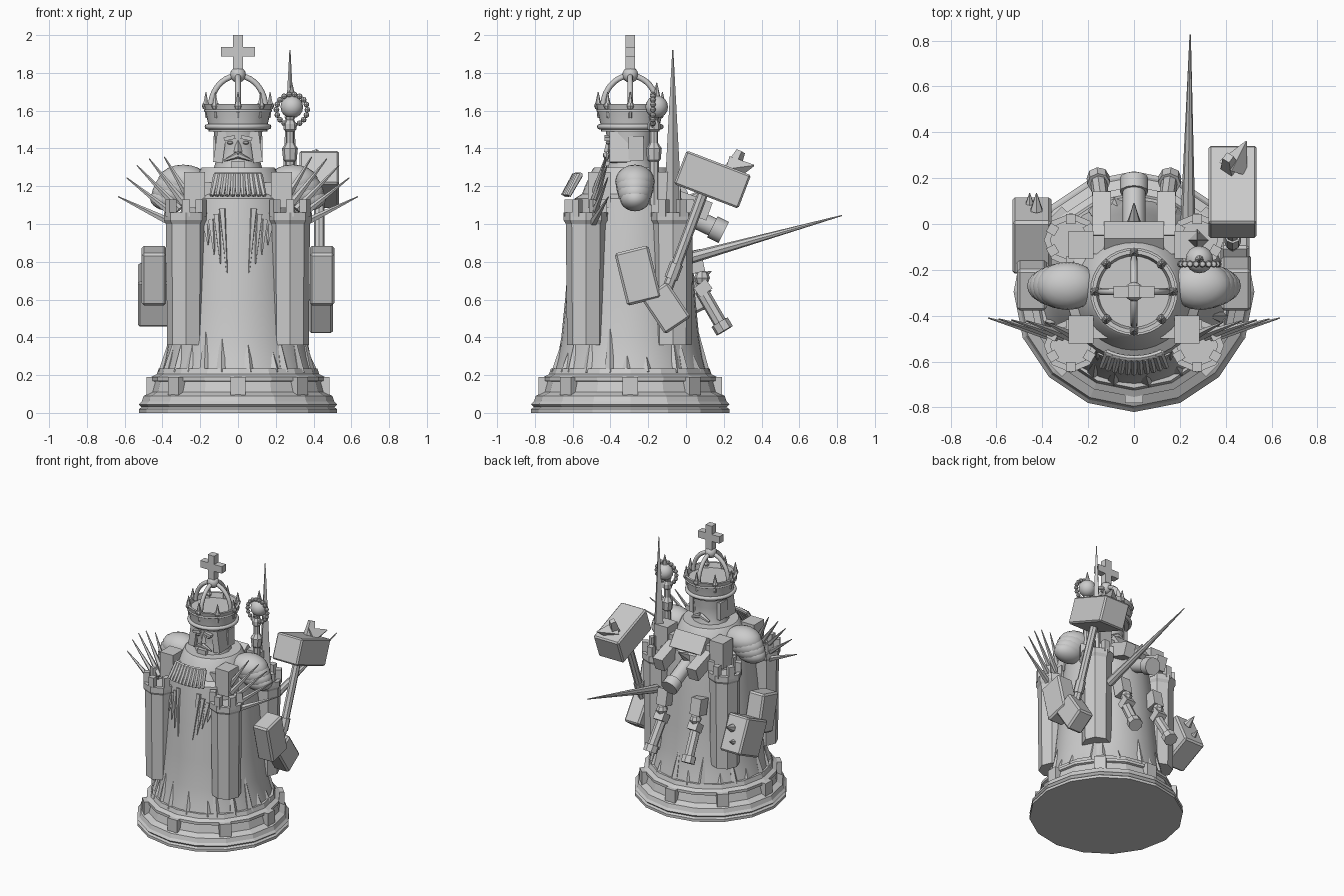
import bpy, bmesh, math, random
from math import sin, cos, pi, radians
from mathutils import Vector, Matrix

if "Cube" in bpy.data.objects:
    bpy.data.objects.remove(bpy.data.objects["Cube"])

random.seed(4)
CY = -0.295                     # y of the statue's axis


def finish(bm, name, smooth=False):
    bmesh.ops.recalc_face_normals(bm, faces=bm.faces[:])
    me = bpy.data.meshes.new(name)
    bm.to_mesh(me)
    bm.free()
    ob = bpy.data.objects.new(name, me)
    bpy.context.collection.objects.link(ob)
    if smooth:
        bpy.ops.object.select_all(action='DESELECT')
        ob.select_set(True)
        bpy.context.view_layer.objects.active = ob
        bpy.ops.object.shade_smooth_by_angle(angle=radians(35))
    return ob


def box(name, c, size, rot=0, axis='X', bevel=0.0):
    bm = bmesh.new()
    m = Matrix.Translation(c) @ Matrix.Rotation(radians(rot), 4, axis) @ Matrix.Diagonal((*size, 1))
    bmesh.ops.create_cube(bm, size=1, matrix=m)
    if bevel:
        bmesh.ops.bevel(bm, geom=bm.edges[:], offset=bevel, segments=1, affect='EDGES')
    return finish(bm, name)


def rod(name, a, b, r1, r2, n=8, smooth=False):
    a, b = Vector(a), Vector(b)
    d = b - a
    m = Matrix.Translation((a + b) / 2) @ d.to_track_quat('Z', 'Y').to_matrix().to_4x4()
    bm = bmesh.new()
    bmesh.ops.create_cone(bm, cap_ends=True, segments=n, radius1=r1, radius2=r2, depth=d.length, matrix=m)
    return finish(bm, name, smooth)


def ball(name, c, r, n=12, smooth=True):
    r = r if isinstance(r, tuple) else (r, r, r)
    bm = bmesh.new()
    bmesh.ops.create_uvsphere(bm, u_segments=n, v_segments=max(4, n // 2), radius=1,
                              matrix=Matrix.Translation(c) @ Matrix.Diagonal((*r, 1)))
    return finish(bm, name, smooth)


def lathe(name, prof, n, c=(0, CY), smooth=False):
    bm = bmesh.new()
    rings = [[bm.verts.new((c[0] + r * cos(2 * pi * i / n), c[1] + r * sin(2 * pi * i / n), z))
              for i in range(n)] for r, z in prof]
    for lo, hi in zip(rings, rings[1:]):
        for i in range(n):
            j = (i + 1) % n
            bm.faces.new((lo[i], lo[j], hi[j], hi[i]))
    bm.faces.new(rings[0])
    bm.faces.new(rings[-1])
    return finish(bm, name, smooth)


def around(a, r, z):            # point at angle a (degrees) round the axis
    return Vector((r * cos(radians(a)), CY + r * sin(radians(a)), z))


# stepped plinth with blocks
lathe('plinth', [(.525, 0), (.525, .02), (.51, .03), (.525, .045), (.51, .06), (.50, .09), (.46, .11),
                 (.445, .165), (.46, .17), (.46, .19), (.43, .205), (.42, .235), (.38, .235)], 16)
for i in range(8):
    box('plinth_block', around(45 * i, .445, .143), (.08, .08, .095), 45 * i, 'Z')

# robed body and collar
lathe('robe', [(.41, .2), (.385, .29), (.365, .4), (.345, .6), (.325, .85), (.305, 1.05), (.295, 1.135),
               (.255, 1.16), (.24, 1.2), (.2, 1.29), (.19, 1.3), (.1, 1.3)], 32, smooth=True)
for i in range(22):             # hem folds
    a = 360 * i / 22 + random.uniform(-5, 5)
    h = random.uniform(.36, .5)
    rod('hem_fold', around(a, .392, .21), around(a + random.uniform(-3, 3), .345, h), .032, .004, 5)
for s in (-1, 1):               # chest folds
    for k in range(4):
        a = -90 + s * (14 + 6 * k)
        rod('chest_fold', around(a + s * 2, .296, 1.08 - .03 * k), around(a - s * 4, .338, .74 + .05 * k), .022, .003, 5)

# ribbed bib
for k in range(11):
    a = -90 + (k - 5) * 4.6
    rod('bib_rib', around(a, .29, 1.26), around(a, .355, 1.15), .018, .013, 6)
for k in range(8):
    rod('bib_edge', around(-115 + k * 6.25, .29, 1.26), around(-108.75 + k * 6.25, .29, 1.26), .013, .013, 6)

# four corner towers with battlements
for x in (-.275, .275):
    for y in (-.53, -.07):
        lathe('tower', [(.1, .36), (.106, 1.0), (.118, 1.02), (.118, 1.06), (.09, 1.06), (.09, 1.04)], 8, (x, y))
        for k in range(6):
            a = radians(60 * k + 30)
            box('merlon', (x + .092 * cos(a), y + .092 * sin(a), 1.085), (.042, .042, .09), 60 * k + 30, 'Z')
        inner = -.46 if y < -.3 else -.09
        box('shoulder_block', (x * .84, inner, 1.18), (.11, .12, .19))
        box('shoulder_step', (x * .6, inner, 1.17), (.1, .08, .1))

for s in (-1, 1):
    # layered pauldrons
    for k, r in enumerate((.105, .1, .092, .08)):
        ball('pauldron', (s * (.29 + .022 * k), -.27, 1.225 - .03 * k), (r + .03, r, r * .85), 20)
    # fan of spikes
    tips = ((.635, 1.145), (.59, 1.245), (.535, 1.31), (.47, 1.345), (.39, 1.355))
    for k, (tx, tz) in enumerate(tips):
        rod('fan_spike', (s * (.36 - .025 * k), -.49, 1.01 + .033 * k), (s * tx, -.41 - .004 * k, tz), .021, .003, 5)
    # forearm slab
    box('forearm', (s * .445, -.255, .727), (.13, .185, .285), 14, bevel=.012)
    # hanging jointed tubes on the back
    x = s * .14
    box('tube_bracket', (x, .045, .8), (.08, .09, .12), 12)
    ball('tube_joint', (x, .085, .715), .042, 8, False)
    box('tube_cuff', (x, .09, .66), (.075, .08, .06), 36)
    rod('hanging_tube', (x, .08, .65), (x * 1.1, .185, .47), .036, .036, 8)
    rod('tube_muzzle', (x * 1.1, .178, .48), (x * 1.12, .205, .435), .05, .05, 8)
    box('back_block', (x, .03, 1.1), (.08, .2, .1), -20)

# hand, hammer and its spike on the right side
box('hammer_hand', (.44, -.105, .555), (.125, .165, .225), 34, bevel=.012)
rod('hammer_shaft', (.43, -.12, .6), (.43, .1, 1.19), .028, .028, 8)
rod('hammer_sleeve', (.43, -.08, .71), (.43, -.05, .79), .036, .036, 8)
box('hammer_head', (.43, .14, 1.235), (.21, .365, .19), -21, bevel=.01)
rod('hammer_spike', (.43, .24, 1.29), (.49, .36, 1.31), .07, .004, 4)
rod('hammer_stud', (.42, .24, 1.28), (.41, .29, 1.385), .045, .025, 4)

# studded gauntlet on the left side
box('gauntlet', (-.445, -.05, .625), (.17, .255, .265), 25, bevel=.012)
for k in (-.05, .05):
    c = Vector((-.44 + k * .3, .06, .665 + k))
    rod('gauntlet_stud', c, c + Vector((0, .075, .035)), .03, .002, 6)

# long spike, spire and back canister
rod('long_spike', (.235, .02, .82), (.245, .825, 1.045), .032, .003, 8)
rod('spire', (.275, -.07, 1.04), (.275, -.07, 1.92), .05, .003, 4)
rod('canister', (0, -.02, 1.06), (0, .17, .97), .05, .05, 12, True)
rod('canister_mouth', (0, .14, .985), (0, .2, .955), .062, .062, 12, True)
rod('canister_spike', (0, -.02, 1.1), (0, .09, 1.18), .04, .003, 6)
box('back_plate', (0, -.05, 1.2), (.26, .06, .13), 35)

# sceptre with beaded halo
sx, sy = .275, -.17
lathe('sceptre', [(.026, 1.1), (.026, 1.33), (.036, 1.34), (.042, 1.4), (.022, 1.43), (.022, 1.49), (.034, 1.5),
                  (.034, 1.53), (.022, 1.55), (.03, 1.57)], 8, (sx, sy))
ball('sceptre_orb', (.285, -.155, 1.62), .06, 16)
rod('sceptre_point', (.285, -.155, 1.66), (.285, -.155, 1.75), .022, .002, 8)
for k in range(18):
    a = 2 * pi * k / 18
    ball('halo_bead', (.285 + .082 * cos(a), -.175, 1.605 + .082 * sin(a)), .0155, 8)

# head and face
lathe('head', [(.13, 1.29), (.115, 1.34), (.12, 1.42), (.13, 1.5)], 12, smooth=True)
for s in (-1, 1):
    box('cheek_guard', (s * .095, CY - .055, 1.41), (.05, .11, .17), -s * 8, 'Y')
    box('ear_guard', (s * .115, CY + .03, 1.4), (.03, .08, .13))
    box('brow', (s * .045, CY - .122, 1.455), (.06, .03, .02), s * 12, 'Y')
    ball('eye', (s * .042, CY - .118, 1.43), (.016, .012, .01), 8)
    rod('moustache', (0, CY - .128, 1.365), (s * .075, CY - .125, 1.335), .018, .005, 6)
    rod('back_clasp', (0, CY + .12, 1.36), (s * .07, CY + .12, 1.33), .02, .01, 6)
rod('nose', (0, CY - .118, 1.38), (0, CY - .112, 1.46), .022, .007, 4)
box('chin', (0, CY - .115, 1.315), (.07, .05, .035))


def hoop(name, pts, r, closed):
    cu = bpy.data.curves.new(name, 'CURVE')
    cu.dimensions = '3D'
    cu.bevel_depth = r
    cu.bevel_resolution = 2
    sp = cu.splines.new('POLY')
    sp.points.add(len(pts) - 1)
    for p, q in zip(sp.points, pts):
        p.co = (*q, 1)
    sp.use_cyclic_u = closed
    bpy.context.collection.objects.link(bpy.data.objects.new(name, cu))


# crown: band, rims, arches, points, orb and cross
lathe('crown_band', [(.155, 1.49), (.158, 1.53), (.178, 1.62), (.182, 1.635), (.165, 1.635), (.155, 1.6)], 32, smooth=True)
hoop('crown_rim_lower', [around(11.25 * i, .163, 1.515) for i in range(32)], .014, True)
hoop('crown_rim_upper', [around(11.25 * i, .172, 1.6) for i in range(32)], .008, True)
for a in (0, 90):
    pts = [around(a, .145 * cos(pi * i / 20), 1.615 + .17 * sin(pi * i / 20)) for i in range(21)]
    hoop('crown_arch', pts, .015, False)
for i in range(8):
    p = around(45 * i, .17, 1.625)
    ball('crown_knob', p, .022, 8, False)
    rod('crown_point', p, p + Vector((0, 0, .075)), .018, .002, 6)
    rod('crown_stud', around(45 * i, .166, 1.56), around(45 * i, .166, 1.63), .008, .014, 6)
ball('crown_orb', (0, CY, 1.79), .042, 16)
box('cross_upright', (0, CY, 1.91), (.052, .052, .18))
box('cross_bar', (0, CY, 1.912), (.178, .05, .052))
